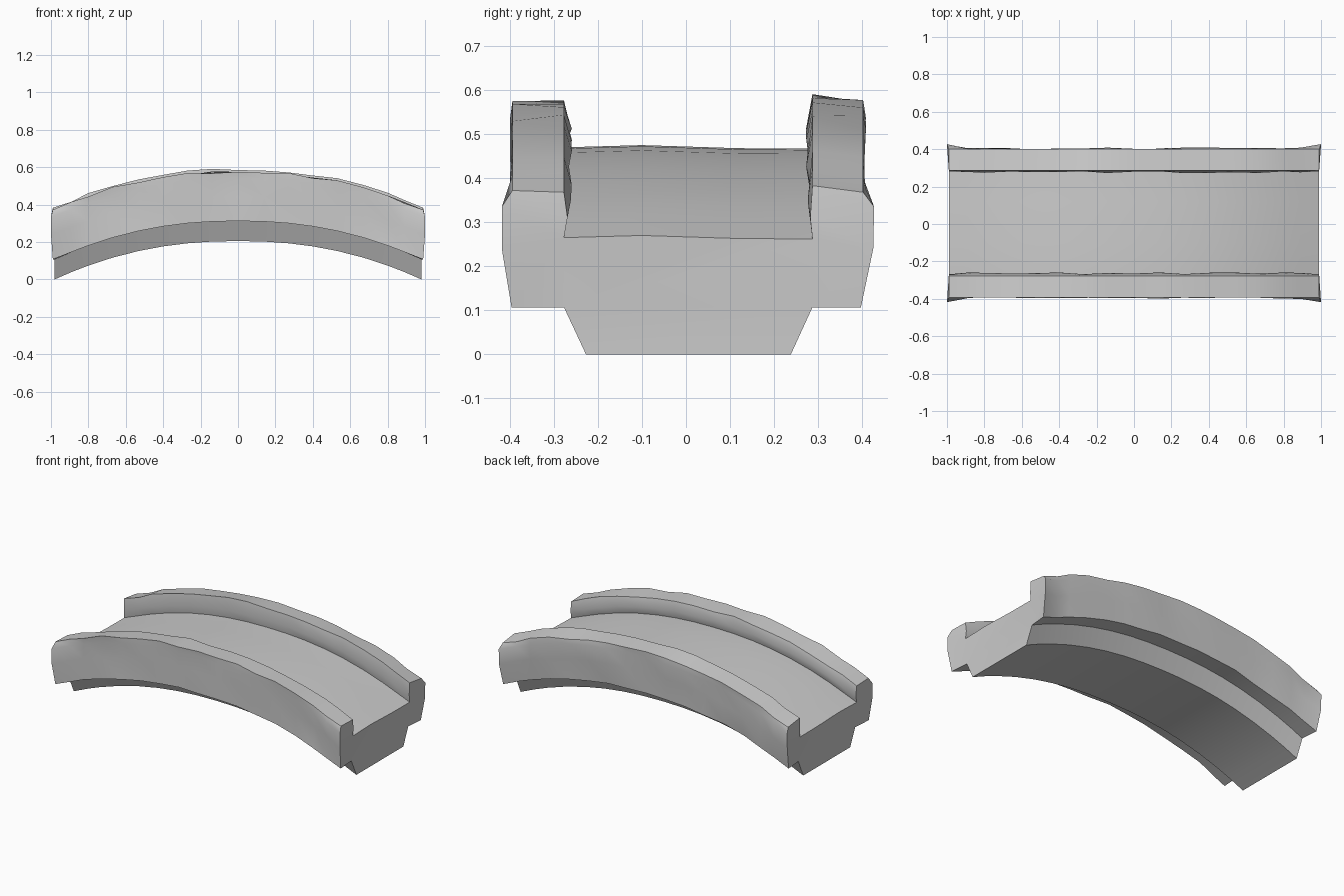
import bpy, bmesh, random

if "Cube" in bpy.data.objects:
    bpy.data.objects.remove(bpy.data.objects["Cube"])

random.seed(4)

# Cross-section: (y, height above the arched underside, kind of point)
PROFILE = [
    (-0.227, 0.000, "keel"), (0.238, 0.000, "keel"),           # keel bottom
    (0.287, 0.107, "keel"), (0.397, 0.107, "edge"),            # back shelf
    (0.407, 0.240, "face"), (0.409, 0.335, "face"), (0.402, 0.368, "top"),
    (0.287, 0.383, "top"), (0.282, 0.310, "inner"),            # back rail
    (0.287, 0.262, "deck"), (0.120, 0.263, "deck"),            # channel floor
    (-0.100, 0.270, "deck"), (-0.277, 0.265, "deck"),
    (-0.269, 0.310, "inner"), (-0.277, 0.368, "top"),          # front rail
    (-0.394, 0.372, "top"), (-0.400, 0.335, "face"), (-0.400, 0.240, "face"),
    (-0.396, 0.107, "edge"), (-0.277, 0.107, "keel"),          # front shelf
]
HALF = [0.14, 0.27, 0.40, 0.53, 0.67, 0.80, 0.89, 0.98]
STATIONS = [-x for x in reversed(HALF)] + [0.0] + HALF


def arch(x):
    return 0.205 * (1 - abs(x / 0.98) ** 2.2)


def section_point(x, y, h, kind):
    """Place one profile point on the arch with a little hand-hewn wear."""
    side = 1 if y > 0 else -1
    z = arch(x) + h
    at_end = abs(x) > 0.95
    if at_end:
        if kind == "face":
            x = 1.0 if x > 0 else -1.0
            y += 0.018 * side
        elif kind != "keel":
            x *= 1.01
    else:
        if kind == "top":
            z += random.uniform(-0.008, 0.007)
        if kind in ("face", "edge"):
            y -= side * random.uniform(0.0, 0.016)
        if kind == "inner":
            y -= side * random.uniform(0.0, 0.010)
    return (x, y, z)


# Arched channel with two rails: sweep the section along x
bm = bmesh.new()
rings = [[bm.verts.new(section_point(x, *p)) for p in PROFILE] for x in STATIONS]
n = len(PROFILE)
for a, b in zip(rings, rings[1:]):
    for i in range(n):
        j = (i + 1) % n
        bm.faces.new((a[i], a[j], b[j], b[i]))

# End caps: split into keel, body and two rail stubs
for ring in (rings[0], rings[-1]):
    for ids in ((0, 1, 2, 19), (2, 3, 4, 9), (4, 5, 8, 9), (5, 6, 7, 8),
                (2, 9, 10, 11, 12, 19), (12, 17, 18, 19),
                (12, 13, 16, 17), (13, 14, 15, 16)):
        bm.faces.new([ring[i] for i in ids])

bmesh.ops.recalc_face_normals(bm, faces=bm.faces)
mesh = bpy.data.meshes.new("arched_channel")
bm.to_mesh(mesh)
bm.free()
obj = bpy.data.objects.new("arched_channel", mesh)
bpy.context.collection.objects.link(obj)

# Smooth surfaces with crisp rail and keel edges
bpy.context.view_layer.objects.active = obj
obj.select_set(True)
bpy.ops.object.shade_smooth_by_angle(angle=0.7)
